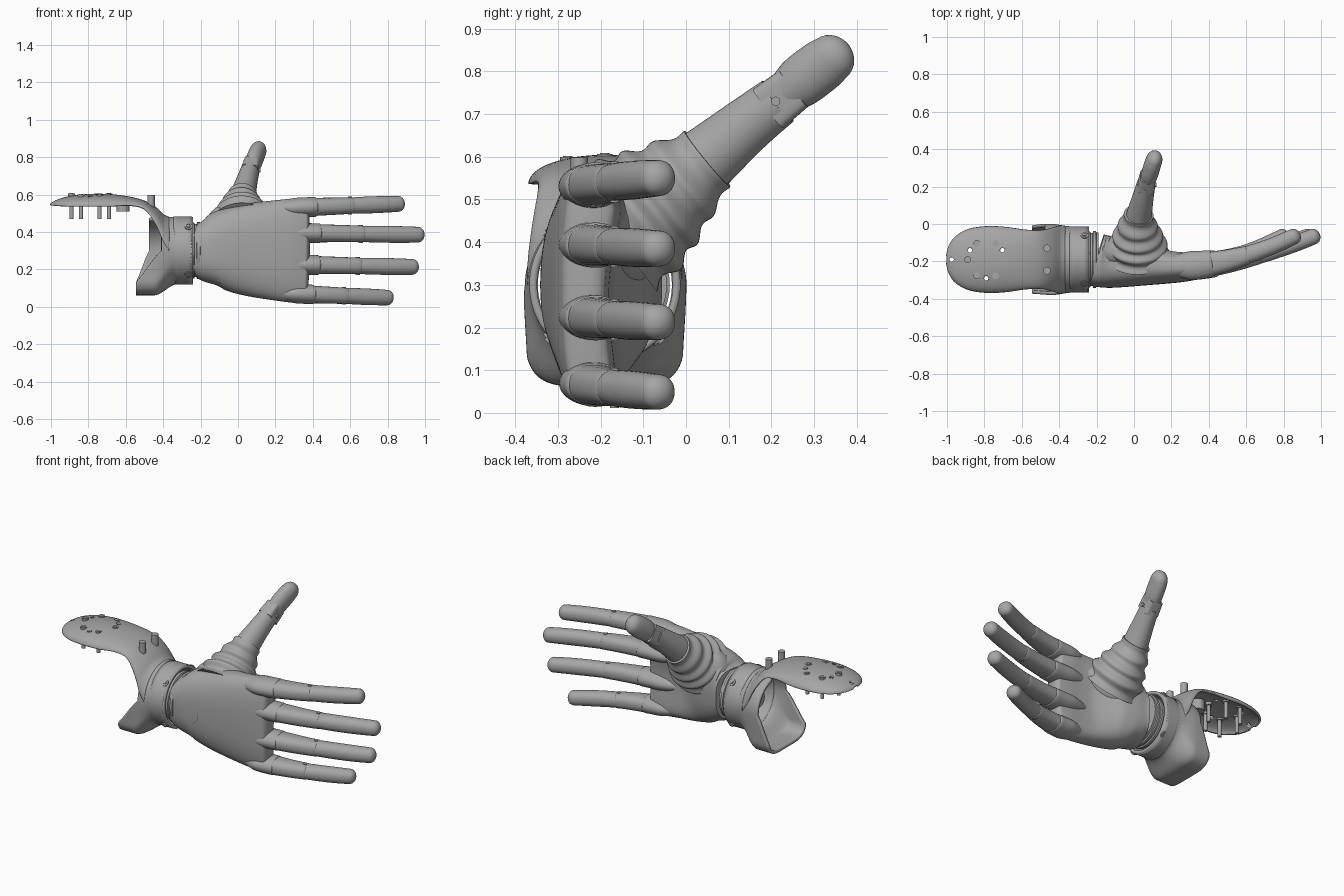
import bpy, bmesh, math
from mathutils import Vector

cube = bpy.data.objects.get("Cube")
if cube:
    bpy.data.objects.remove(cube)

grey = bpy.data.materials.new("neutral_grey")
grey.use_nodes = True
grey.diffuse_color = (0.38, 0.38, 0.38, 1)
grey.node_tree.nodes["Principled BSDF"].inputs["Base Color"].default_value = grey.diffuse_color

X, Z = Vector((1, 0, 0)), Vector((0, 0, 1))


def finish(name, bm):
    bmesh.ops.recalc_face_normals(bm, faces=bm.faces)
    mesh = bpy.data.meshes.new(name)
    bm.to_mesh(mesh)
    bm.free()
    ob = bpy.data.objects.new(name, mesh)
    bpy.context.collection.objects.link(ob)
    mesh.materials.append(grey)
    bpy.ops.object.select_all(action='DESELECT')
    ob.select_set(True)
    bpy.context.view_layer.objects.active = ob
    bpy.ops.object.shade_smooth_by_angle(angle=math.radians(40))
    return ob


def spline(rows, k=6):
    """Catmull-Rom resampling of rows of numbers."""
    out = []
    for i in range(len(rows) - 1):
        a, b = rows[max(i - 1, 0)], rows[i]
        c, d = rows[i + 1], rows[min(i + 2, len(rows) - 1)]
        for j in range(k):
            t = j / k
            out.append([q + t * (r - p) / 2 + t * t * (2 * p - 5 * q + 4 * r - s) / 2
                        + t ** 3 * (3 * q - p - 3 * r + s) / 2
                        for p, q, r, s in zip(a, b, c, d)])
    return out + [list(rows[-1])]


def loft(name, rows, ref, n=32, power=2.0, dome=0, shape=None):
    """Tube through rows of x, y, z, half size along ref, half size across."""
    pts = [Vector(r[:3]) for r in rows]
    rings = []
    for i, r in enumerate(rows):
        tan = (pts[min(i + 1, len(pts) - 1)] - pts[max(i - 1, 0)]).normalized()
        rings.append((pts[i], tan, r[3], r[4]))
    if dome:
        p, tan, a, b = rings[-1]
        for j in range(1, 8):
            q = min(j / 8 * math.pi / 2 * 1.1, 1.5)
            rings.append((p + tan * dome * math.sin(q), tan, a * math.cos(q), b * math.cos(q)))
    bm = bmesh.new()
    loops = []
    for p, tan, a, b in rings:
        side = (ref - tan * ref.dot(tan)).normalized()
        up = side.cross(tan)
        loop = []
        for j in range(n):
            c, s = math.cos(j * math.tau / n), math.sin(j * math.tau / n)
            c = math.copysign(abs(c) ** (2 / power), c)
            s = math.copysign(abs(s) ** (2 / power), s)
            co = p + side * a * c + up * b * s
            loop.append(bm.verts.new(shape(co) if shape else co))
        loops.append(loop)
    for u, v in zip(loops, loops[1:]):
        for j in range(n):
            bm.faces.new((u[j], u[j - 1], v[j - 1], v[j]))
    bm.faces.new(loops[0])
    bm.faces.new(loops[-1])
    return finish(name, bm)


def shell(name, fn, nu, nv, thick, closed=False):
    """Thin sheet from a function of u and v."""
    bm = bmesh.new()
    g = [[bm.verts.new(fn(i / nu, j / nv)) for j in range(nv if closed else nv + 1)]
         for i in range(nu + 1)]
    for a, b in zip(g, g[1:]):
        for j in range(nv):
            k = (j + 1) % len(a)
            bm.faces.new((a[j], a[k], b[k], b[j]))
    ob = finish(name, bm)
    mod = ob.modifiers.new("thickness", 'SOLIDIFY')
    mod.thickness, mod.offset = thick, 0
    bpy.ops.object.modifier_apply(modifier=mod.name)
    return ob


def rod(name, a, b, r, n=16):
    a, b = Vector(a), Vector(b)
    ref = X if abs((b - a).normalized().x) < 0.8 else Z
    return loft(name, [(*a, r, r), (*b, r, r)], ref, n)


# Palm, hollowed slightly on the inner side
def cup(co):
    if co.y > -0.22 and co.x > 0:
        w = max(0, 1 - ((co.z - 0.27) / 0.2) ** 2)
        co.y -= 0.04 * w * min(1, co.x / 0.15) * (co.y + 0.22) / 0.08
    return co


palm_rows = [(-0.2, -0.19, 0.3, 0.15, 0.14), (-0.16, -0.2, 0.3, 0.175, 0.14),
             (-0.08, -0.205, 0.307, 0.215, 0.135), (0.05, -0.215, 0.305, 0.247, 0.115),
             (0.2, -0.225, 0.302, 0.268, 0.092), (0.3, -0.224, 0.3, 0.279, 0.08),
             (0.36, -0.224, 0.299, 0.282, 0.066)]
loft("palm", spline(palm_rows), Z, 64, 2.6, 0.025, cup)

# Heel pad of the thumb side, under the bellows
loft("thumb_pad", spline([(-0.18, -0.19, 0.34, 0.06, 0.05), (-0.12, -0.17, 0.37, 0.1, 0.08),
                          (-0.05, -0.15, 0.41, 0.14, 0.09), (0.06, -0.16, 0.43, 0.12, 0.08),
                          (0.17, -0.19, 0.45, 0.06, 0.05)]), Z, dome=0.04)

# Seam circle on the back of the hand
bm = bmesh.new()
for j in range(48):
    a, b = j * math.tau / 48, (j + 0.7) * math.tau / 48
    bm.faces.new([bm.verts.new((-0.09 + r * math.cos(t), -0.342, 0.3 + r * math.sin(t)))
                  for r, t in ((0.058, a), (0.061, a), (0.061, b), (0.058, b))])
finish("back_seam", bm)

# Fingers: base height, tip height, tip x, radius
for name, z0, z1, tip, r in (("index", 0.53, 0.55, 0.89, 0.046), ("middle", 0.395, 0.385, 0.995, 0.046),
                             ("ring", 0.225, 0.213, 0.965, 0.046), ("little", 0.07, 0.049, 0.83, 0.045)):
    def row(t, f):
        """Centre and half sizes at t; the finger is deeper towards the palm."""
        return (0.3 + (tip - 0.335) * t, -0.222 + 0.155 * max(0, t) ** 1.7, z0 + (z1 - z0) * t,
                r * f, r * f * (1.5 - 0.5 * min(1, max(0, t) * 1.4)))
    loft(name + "_knuckle", [row(t / 30 - 0.2, 0.6 + 0.55 * math.sin(min(1, t / 8) * math.pi / 2))
                             for t in range(13)], Z, dome=0.02)
    loft(name + "_proximal", [row(0.15 + t / 30, 1.06 - 0.1 * t / 12) for t in range(13)],
         Z, power=2.4, dome=0.015)
    loft(name + "_distal", [row(0.5 + t / 24, 0.92 + 0.06 * math.sin(t / 12 * math.pi))
                            for t in range(13)], Z, power=2.2, dome=0.036)
    for t in (0.18, 0.54):
        x, y, z, h, _ = row(t, 1.04)
        rod(name + "_pin", (x, y, z - h), (x, y, z + h), 0.011)

# Thumb: ribbed bellows, shaft, square collar and tip
bellows = spline([(0.02, -0.17, 0.42, 0.165, 0.16), (0.02, -0.11, 0.465, 0.15, 0.153),
                  (0.02, -0.06, 0.505, 0.127, 0.132), (0.02, -0.005, 0.55, 0.1, 0.106),
                  (0.025, 0.05, 0.595, 0.075, 0.08)], 12)
for i, q in enumerate(bellows):
    rib = 1 + 0.06 * math.cos(i / 48 * 4 * math.tau)
    q[3], q[4] = q[3] * rib, q[4] * rib
loft("thumb_bellows", bellows, X, 48)
loft("thumb_shaft", spline([(0.02, 0.0, 0.555, 0.075, 0.085), (0.03, 0.06, 0.605, 0.067, 0.076),
                            (0.048, 0.14, 0.672, 0.057, 0.066), (0.065, 0.215, 0.73, 0.05, 0.06)]), X)
loft("thumb_collar", [(0.063, 0.195, 0.715, 0.046, 0.058), (0.075, 0.255, 0.762, 0.042, 0.054)], X, 32, 5)
loft("thumb_tip", spline([(0.072, 0.23, 0.743, 0.04, 0.05), (0.085, 0.27, 0.777, 0.045, 0.061),
                          (0.1, 0.32, 0.815, 0.045, 0.061), (0.107, 0.34, 0.83, 0.044, 0.057)]),
     X, dome=0.053)
rod("thumb_pin", (0.02, 0.21, 0.73), (0.12, 0.21, 0.73), 0.011)

# Wrist coupling with grooves
rings = [(-0.3, 0.13), (-0.25, 0.13), (-0.25, 0.15), (-0.235, 0.15), (-0.232, 0.142), (-0.222, 0.142),
         (-0.219, 0.152), (-0.205, 0.152), (-0.202, 0.145), (-0.19, 0.145)]
loft("wrist_coupling", [(x + i * 1e-4, -0.19, 0.3, r, r) for i, (x, r) in enumerate(rings)], Z, 48)
rod("wrist_plug", (-0.36, -0.19, 0.3), (-0.29, -0.19, 0.3), 0.05)


# Open cuff, longer on the inner side, with a flared square lower flap
def cuff_point(u, v):
    c, s = math.cos(v * math.tau), math.sin(v * math.tau)
    flap = min(1, max(0, -c) * 2.2)
    edge = -0.41 - 0.065 * min(1, max(0, s) * 4) * (1 - flap) - 0.135 * flap
    x = -0.24 + (edge + 0.24) * u
    t = max(0, min(1, (-x - 0.33) / 0.12))
    t = t * t * (3 - 2 * t)
    p = 1 - 0.6 * t * flap
    y = math.copysign(abs(s) ** p, s) * (0.168 + 0.014 * t)
    z = math.copysign(abs(c) ** p, c) * (0.172 + 0.058 * t * (c < 0))
    return x, -0.19 + y, 0.3 + z


shell("cuff", cuff_point, 24, 96, 0.018, True)
shell("cuff_band", lambda u, v: (-0.245 - 0.1 * u, -0.19 + 0.167 * math.sin(v * math.tau),
                                 0.3 + 0.172 * math.cos(v * math.tau)), 4, 64, 0.02, True)
for k in range(4):
    a = math.pi / 4 + k * math.pi / 2
    c, s = math.cos(a), math.sin(a)
    for r, h in ((0.02, 0.184), (0.01, 0.19)):
        rod("cuff_screw", (-0.265, -0.19 + c * 0.16, 0.3 + s * 0.16),
            (-0.265, -0.19 + c * h, 0.3 + s * h), r)

# Domed mounting plate flowing down into the cuff: x, half width, ridge z, edge z
plate = spline([(-0.998, 0.02, 0.547, 0.543), (-0.985, 0.07, 0.556, 0.54), (-0.95, 0.12, 0.572, 0.538),
                (-0.88, 0.158, 0.588, 0.536), (-0.78, 0.172, 0.597, 0.536), (-0.68, 0.167, 0.595, 0.536),
                (-0.58, 0.153, 0.582, 0.54), (-0.5, 0.15, 0.56, 0.52), (-0.44, 0.163, 0.525, 0.44),
                (-0.4, 0.174, 0.488, 0.35), (-0.37, 0.174, 0.474, 0.3)], 4)


def plate_point(u, v):
    x, w, top, low = plate[round(u * (len(plate) - 1))]
    a = (v - 0.5) * math.pi
    return x, -0.19 + w * math.sin(a), low + (top - low) * math.cos(a)


dome = shell("mounting_plate", plate_point, len(plate) - 1, 32, 0.014)

# Through holes in the plate
holes = [(-0.975, -0.19)] + [(-0.79 + 0.1 * math.cos(a), -0.19 + 0.1 * math.sin(a))
                             for a in (math.pi / 6, math.pi * 5 / 6, math.pi * 3 / 2)]
for x, y in holes:
    cutter = rod("hole_cutter", (x, y, 0.4), (x, y, 0.7), 0.012)
    cutter.hide_render = True
    mod = dome.modifiers.new("hole", 'BOOLEAN')
    mod.operation, mod.object, mod.solver = 'DIFFERENCE', cutter, 'EXACT'
    bpy.context.view_layer.objects.active = dome
    bpy.ops.object.modifier_apply(modifier=mod.name)
    bpy.data.objects.remove(cutter)

# Ring of bolts and the two upright pegs
for k in range(6):
    a = k * math.pi / 3
    x, y = -0.79 + 0.1 * math.cos(a), -0.19 + 0.1 * math.sin(a)
    top = 0.606 - 0.008 * abs(math.sin(a))
    rod("plate_bolt", (x, y, 0.47), (x, y, top + 0.003), 0.011)
    rod("bolt_head", (x, y, 0.57), (x, y, top), 0.018)
rod("plate_boss", (-0.615, -0.19, 0.508), (-0.615, -0.19, 0.57), 0.035)
for y in (-0.13, -0.25):
    rod("plate_peg", (-0.465, y, 0.5), (-0.465, y, 0.598), 0.02)
